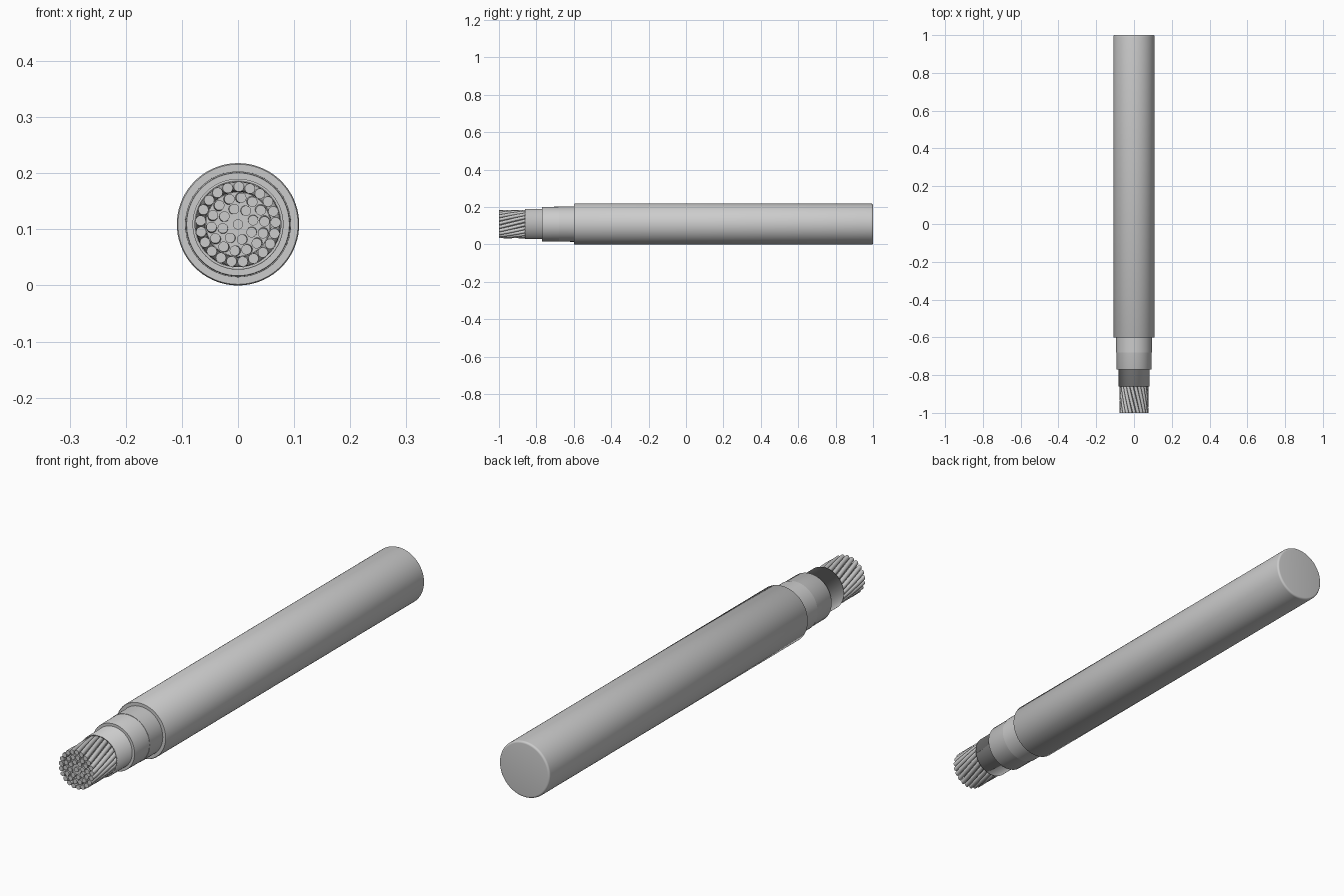
import bpy, bmesh, math
from mathutils import Vector

RADIUS = 0.109      # jacket radius, also the height of the axis
FRONT, BACK = -1.0, 1.0
WIRE = 0.0092       # radius of one strand

cube = bpy.data.objects.get("Cube")
if cube:
    bpy.data.objects.remove(cube, do_unlink=True)

grey = bpy.data.materials.new("plain grey")
grey.use_nodes = True
colour = (0.6, 0.6, 0.6, 1)
grey.diffuse_color = colour
grey.node_tree.nodes["Principled BSDF"].inputs["Base Color"].default_value = colour


def finish(bm, name, angle=35):
    """Turn a bmesh into a shaded object; angle None smooths every edge."""
    bmesh.ops.recalc_face_normals(bm, faces=bm.faces)
    mesh = bpy.data.meshes.new(name)
    bm.to_mesh(mesh)
    bm.free()
    mesh.materials.append(grey)
    obj = bpy.data.objects.new(name, mesh)
    bpy.context.collection.objects.link(obj)
    bpy.ops.object.select_all(action="DESELECT")
    obj.select_set(True)
    bpy.context.view_layer.objects.active = obj
    if angle is None:
        bpy.ops.object.shade_smooth()
    else:
        bpy.ops.object.shade_smooth_by_angle(angle=math.radians(angle))
    return obj


def add_ring(bm, centre, radius, sides):
    ring = []
    for i in range(sides):
        a = math.tau * i / sides
        offset = Vector((radius * math.cos(a), 0, radius * math.sin(a)))
        ring.append(bm.verts.new(centre + offset))
    return ring


def bridge(bm, rings):
    for lower, upper in zip(rings, rings[1:]):
        n = len(lower)
        for i in range(n):
            j = (i + 1) % n
            bm.faces.new((lower[i], lower[j], upper[j], upper[i]))


def lathe(name, profile, cap_start=False, cap_end=False, angle=35, sides=72):
    """Spin (radius, y) points around the cable axis."""
    bm = bmesh.new()
    rings = [add_ring(bm, Vector((0, y, RADIUS)), r, sides) for r, y in profile]
    bridge(bm, rings)
    if cap_start:
        bm.faces.new(rings[0])
    if cap_end:
        bm.faces.new(rings[-1])
    return finish(bm, name, angle)


def strand_layer(name, count, radius, start, twist, end=-0.8, steps=10):
    """Lay a ring of round wires helically around the axis."""
    bm = bmesh.new()
    for k in range(count):
        rings = []
        for s in range(steps + 1):
            y = FRONT + (end - FRONT) * s / steps
            a = start + math.tau * k / count + twist * (y - FRONT)
            centre = Vector((radius * math.cos(a), y, RADIUS + radius * math.sin(a)))
            rings.append(add_ring(bm, centre, WIRE, 14))
        bridge(bm, rings)
        bm.faces.new(rings[0])
        bm.faces.new(rings[-1])
    return finish(bm, name, 50)


# Outer jacket, rounded at the closed back end
edge = 0.008
round_back = [(RADIUS - edge + edge * math.cos(t), BACK - edge + edge * math.sin(t))
              for t in (math.pi / 2 * i / 5 for i in range(6))]
lathe("outer_jacket",
      [(0.094, -0.5), (0.094, -0.6), (RADIUS - 0.002, -0.6), (RADIUS, -0.597)] + round_back,
      cap_end=True)

# Insulation with a slightly thicker wrap next to the jacket
lathe("insulation", [(0.081, -0.7), (0.081, -0.77), (0.0915, -0.77), (0.0925, -0.768),
                     (0.0935, -0.5)])
lathe("insulation_wrap", [(0.092, -0.68), (0.0942, -0.68), (0.0948, -0.5)])

# Thin shield sleeve, softly shaded over its front rim
lathe("shield_sleeve", [(0.0765, -0.7), (0.0765, -0.86), (0.081, -0.86), (0.081, 0.9)],
      angle=None)

# Stranded conductor: centre wire, three layers and the cores between them
strand_layer("centre_wire", 1, 0, 0, 0)
strand_layer("inner_strands", 8, 0.028, 0.25, 3.7)
strand_layer("middle_strands", 14, 0.0475, 0.1, 3.7)
strand_layer("outer_strands", 21, 0.067, 0.05, 3.7)
for name, radius in (("inner_core", 0.0195), ("middle_core", 0.0375), ("outer_core", 0.0575)):
    setback = FRONT + 0.004 + radius * 0.1
    lathe(name, [(radius, setback), (radius, -0.8)], cap_start=True, cap_end=True, sides=40)
